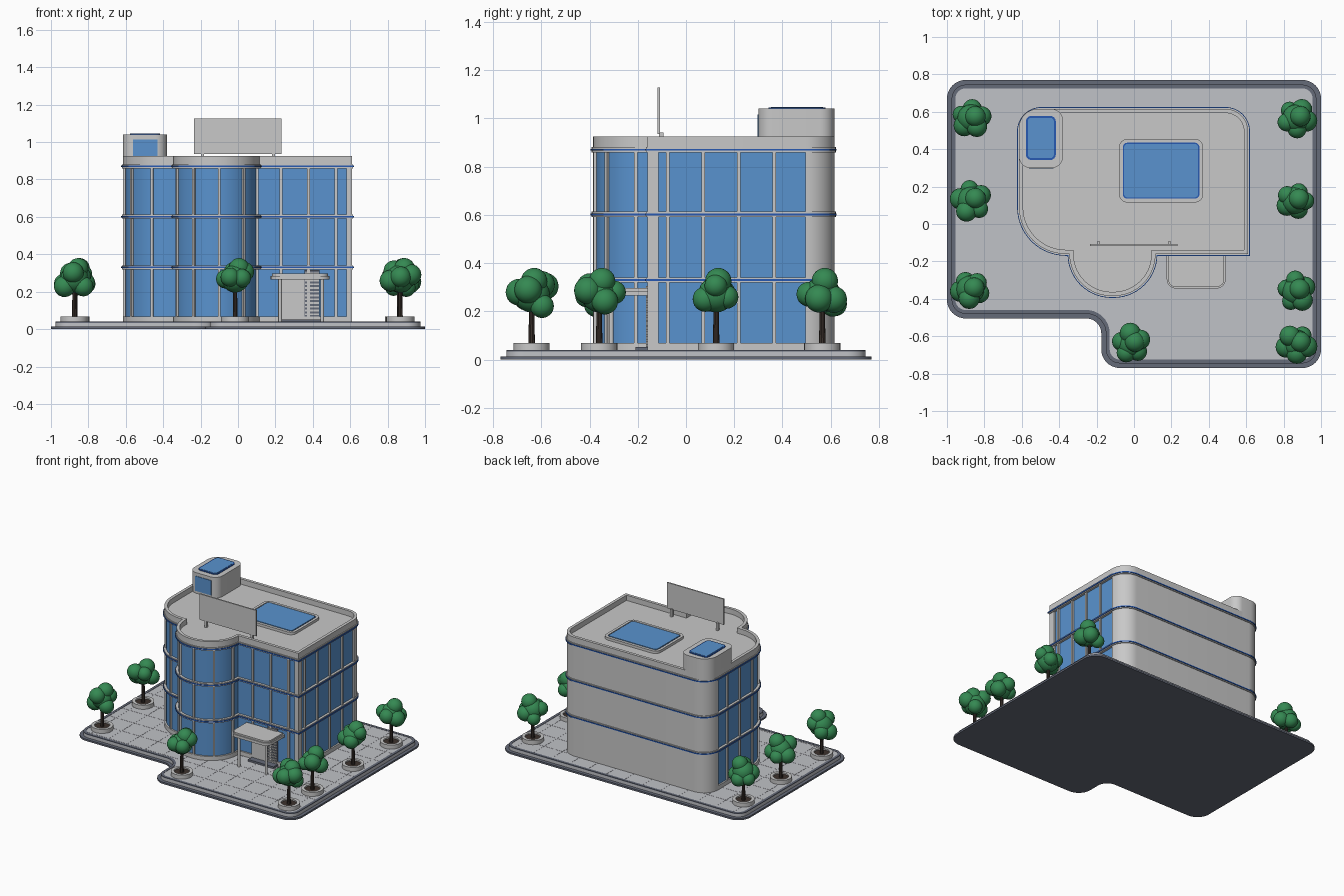
import bpy, bmesh, math, random
from mathutils import Vector, Matrix

cube = bpy.data.objects.get("Cube")
if cube:
    bpy.data.objects.remove(cube, do_unlink=True)
random.seed(4)
made = []


def material(name, r, g, b):
    m = bpy.data.materials.new(name)
    m.use_nodes = True
    m.diffuse_color = (r, g, b, 1)
    m.node_tree.nodes["Principled BSDF"].inputs["Base Color"].default_value = (r, g, b, 1)
    return m


WALL = material("wall grey", 0.58, 0.58, 0.58)
PAVING = material("paving grey", 0.53, 0.54, 0.57)
GLASS = material("glass blue", 0.10, 0.29, 0.62)
TRIM = material("trim blue", 0.02, 0.10, 0.45)
SLATE = material("slate kerb", 0.13, 0.145, 0.19)
LEAF = material("leaf green", 0.035, 0.25, 0.085)
BARK = material("bark brown", 0.045, 0.032, 0.026)


def finish(name, bm, mat):
    bmesh.ops.recalc_face_normals(bm, faces=bm.faces)
    mesh = bpy.data.meshes.new(name)
    bm.to_mesh(mesh)
    bm.free()
    mesh.materials.append(mat)
    ob = bpy.data.objects.new(name, mesh)
    bpy.context.collection.objects.link(ob)
    made.append(ob)
    return ob


def rounded(corners, steps=10):
    """Closed outline from (x, y, radius) corners."""
    out = []
    for i, (x, y, r) in enumerate(corners):
        p = Vector((x, y))
        if r == 0:
            out.append(p)
            continue
        a = (Vector(corners[i - 1][:2]) - p).normalized()
        b = (Vector(corners[(i + 1) % len(corners)][:2]) - p).normalized()
        ang = a.angle(b)
        c = p + (a + b).normalized() * r / math.sin(ang / 2)
        d = r / math.tan(ang / 2)
        v0, v1, s = p + a * d - c, p + b * d - c, math.pi - ang
        for k in range(steps + 1):
            t = k / steps
            out.append(c + (v0 * math.sin((1 - t) * s) + v1 * math.sin(t * s)) / math.sin(s))
    return out


def rect(x0, x1, y0, y1, r):
    return rounded([(x0, y0, r), (x1, y0, r), (x1, y1, r), (x0, y1, r)], 6)


def offset(pts, d):
    """Move a counter-clockwise outline outward by d."""
    out = []
    for i, p in enumerate(pts):
        e1 = (p - pts[i - 1]).normalized()
        e2 = (pts[(i + 1) % len(pts)] - p).normalized()
        n1, n2 = Vector((e1.y, -e1.x)), Vector((e2.y, -e2.x))
        out.append(p + (n1 + n2) * d / (1 + n1.dot(n2)))
    return out


def prism(name, pts, z0, z1, mat):
    bm = bmesh.new()
    face = bm.faces.new([bm.verts.new((p.x, p.y, z0)) for p in pts])
    top = bmesh.ops.extrude_face_region(bm, geom=[face])["geom"]
    verts = [v for v in top if isinstance(v, bmesh.types.BMVert)]
    bmesh.ops.translate(bm, verts=verts, vec=(0, 0, z1 - z0))
    return finish(name, bm, mat)


def ring(name, outer, inner, z0, z1, mat):
    bm = bmesh.new()
    loops = [[bm.verts.new((p.x, p.y, z)) for p in pts]
             for pts, z in ((outer, z0), (outer, z1), (inner, z1), (inner, z0))]
    n = len(outer)
    for a in range(4):
        la, lb = loops[a], loops[(a + 1) % 4]
        for i in range(n):
            j = (i + 1) % n
            bm.faces.new((la[i], la[j], lb[j], lb[i]))
    return finish(name, bm, mat)


def add_box(bm, x0, x1, y0, y1, z0, z1):
    m = Matrix.Translation(((x0 + x1) / 2, (y0 + y1) / 2, (z0 + z1) / 2))
    bmesh.ops.create_cube(bm, size=1, matrix=m @ Matrix.Diagonal((x1 - x0, y1 - y0, z1 - z0, 1)))


def boxes(name, mat, *dims):
    bm = bmesh.new()
    for d in dims:
        add_box(bm, *d)
    return finish(name, bm, mat)


def cylinder(name, x, y, r, z0, z1, mat, sides=24, r_top=None):
    bm = bmesh.new()
    bmesh.ops.create_cone(bm, cap_ends=True, segments=sides, radius1=r, radius2=r_top or r,
                          depth=z1 - z0, matrix=Matrix.Translation((x, y, (z0 + z1) / 2)))
    return finish(name, bm, mat)


# Ground plate, kerb and paving
plot = rounded([(-1, -0.505, 0.1), (-0.175, -0.505, 0.08), (-0.175, -0.77, 0.1),
                (1, -0.77, 0.1), (1, 0.77, 0.1), (-1, 0.77, 0.1)])
prism("ground_plate", plot, 0, 0.013, SLATE)
prism("plaza_slab", offset(plot, -0.025), 0.013, 0.034, PAVING)
ring("kerb", offset(plot, -0.025), offset(plot, -0.045), 0.034, 0.04, SLATE)
prism("paving", offset(plot, -0.045), 0.034, 0.038, PAVING)
joints = [(x - 0.002, x + 0.002, -0.45 if x < -0.14 else -0.72, 0.72, 0.037, 0.039)
          for x in (-0.9 + 0.15 * k for k in range(13))]
joints += [(-0.95 if y > -0.46 else -0.12, 0.95, y - 0.002, y + 0.002, 0.037, 0.039)
           for y in (-0.6 + 0.15 * k for k in range(9))]
boxes("paving_joints", PAVING, *joints)

# Building shell: glazed core, solid back, plinth and corner column
wall = rounded([(-0.615, -0.16, 0.25), (-0.345, -0.16, 0), (-0.345, -0.385, 0.224),
                (0.115, -0.385, 0.224), (0.115, -0.16, 0), (0.61, -0.16, 0),
                (0.61, 0.615, 0.12), (-0.615, 0.615, 0.12)], 14)
prism("glass_walls", offset(wall, -0.012), 0.06, 0.87, GLASS)
prism("back_wall", [p for p in wall if p.y > 0.49], 0.06, 0.87, WALL)
prism("plinth", wall, 0.036, 0.068, WALL)
boxes("corner_column", WALL, (0.58, 0.61, -0.16, -0.115, 0.06, 0.87))

# Floor bands with a blue stripe
for i, z in enumerate((0.33, 0.602, 0.87)):
    prism(f"floor_band_{i}", offset(wall, 0.006), z - 0.011, z + 0.011, WALL)
    prism(f"band_stripe_{i}", offset(wall, 0.01), z - 0.004, z + 0.004, TRIM)

# Mullions, spaced along each run of glass
path = [wall[-1]] + [p for p in wall if p.y < 0.49] + [Vector((0.61, 0.495))]
sharp = [i for i, p in enumerate(path) if any((p - Vector(c)).length < 1e-4 for c in
         ((-0.345, -0.16), (0.115, -0.16), (0.61, -0.16)))]
cuts = [0] + sharp + [len(path) - 1]
bm = bmesh.new()
for a, b, start in zip(cuts, cuts[1:], (0.11, 0.08, 0.115, 0.085)):
    travelled, target = 0, start
    for p, q in zip(path[a:b], path[a + 1:b + 1]):
        seg = (q - p).length
        while target <= travelled + seg:
            t = (q - p) / seg
            c = p + t * (target - travelled) + Vector((-t.y, t.x)) * 0.008
            m = Matrix.Translation((c.x, c.y, 0.465)) @ Matrix.Rotation(math.atan2(t.y, t.x), 4, "Z")
            bmesh.ops.create_cube(bm, size=1, matrix=m @ Matrix.Diagonal((0.014, 0.016, 0.8, 1)))
            target += 0.147
        travelled += seg
finish("mullions", bm, WALL)

# Roof and parapet
prism("roof", offset(wall, -0.01), 0.87, 0.886, WALL)
ring("parapet", wall, offset(wall, -0.022), 0.875, 0.925, WALL)

# Roof light
light = rect(-0.08, 0.37, 0.115, 0.455, 0.045)
ring("skylight_frame", light, offset(light, -0.02), 0.88, 0.905, WALL)
prism("skylight_trim", offset(light, -0.018), 0.88, 0.9, TRIM)
prism("skylight_glass", offset(light, -0.027), 0.88, 0.906, GLASS)

# Stair tower on the roof
tower = rounded([(-0.615, 0.3, 0.06), (-0.38, 0.3, 0.06), (-0.38, 0.615, 0.06),
                 (-0.615, 0.615, 0.1)])
prism("roof_tower", tower, 0.88, 1.04, WALL)
top = rect(-0.578, -0.418, 0.342, 0.578, 0.03)
prism("tower_skylight_trim", top, 1.036, 1.045, TRIM)
prism("tower_skylight", offset(top, -0.01), 1.038, 1.047, GLASS)
boxes("tower_window", GLASS, (-0.562, -0.43, 0.296, 0.304, 0.905, 1.015))

# Blank roof panel on two posts
boxes("roof_panel", WALL, (-0.235, 0.232, -0.118, -0.108, 0.935, 1.127))
boxes("panel_posts", WALL, *[(x - 0.008, x + 0.008, -0.112, -0.094, 0.88, 0.942)
                             for x in (-0.19, 0.19)])

# Entrance: canopy, columns, door wall, louvre and step
canopy = rounded([(0.175, -0.345, 0.05), (0.49, -0.345, 0.05), (0.49, -0.15, 0), (0.175, -0.15, 0)])
prism("canopy", canopy, 0.265, 0.285, WALL)
prism("canopy_top", offset(canopy, -0.008), 0.285, 0.297, WALL)
for i, x in enumerate((0.225, 0.45)):
    cylinder(f"canopy_column_{i}", x, -0.31, 0.01, 0.036, 0.27, WALL, 16)
boxes("door_wall", WALL, (0.235, 0.355, -0.166, -0.14, 0.05, 0.28))
boxes("louvre_back", SLATE, (0.355, 0.435, -0.158, -0.14, 0.05, 0.315))
boxes("louvre_slats", WALL, *[(0.357, 0.433, -0.166, -0.15, z, z + 0.009)
                              for z in (0.055 + 0.02 * k for k in range(13))])
boxes("entrance_step", SLATE, (0.23, 0.44, -0.21, -0.15, 0.036, 0.052))

# Trees in round planters: position and crown half-sizes
trees = [(-0.87, 0.565, 0.11, 0.1), (-0.87, 0.125, 0.112, 0.122), (-0.875, -0.35, 0.102, 0.092),
         (-0.015, -0.64, 0.102, 0.108), (0.868, 0.565, 0.107, 0.107), (0.862, 0.125, 0.104, 0.09),
         (0.866, -0.36, 0.1, 0.12), (0.868, -0.64, 0.11, 0.1)]
for i, (x, y, sx, sy) in enumerate(trees):
    pot = [Vector((x + 0.075 * math.cos(a), y + 0.075 * math.sin(a)))
           for a in (k * math.tau / 32 for k in range(32))]
    ring(f"planter_{i}", pot, offset(pot, -0.022), 0.036, 0.068, WALL)
    cylinder(f"soil_{i}", x, y, 0.056, 0.036, 0.058, BARK)
    cylinder(f"trunk_{i}", x, y, 0.014, 0.05, 0.24, BARK, 10, 0.01)
    bm = bmesh.new()
    turn = random.uniform(0, math.tau)
    blobs = [(0, 0, 0.27, 0.075), (0.2, 0.1, 0.325, 0.055)]
    for k in range(5):
        a = turn + k * math.tau / 5
        blobs.append((0.52 * math.cos(a), 0.52 * math.sin(a),
                      0.26 + random.uniform(-0.04, 0.055), random.uniform(0.046, 0.058)))
    for bx, by, bz, r in blobs:
        m = Matrix.Translation((x + bx * sx, y + by * sy, bz))
        bmesh.ops.create_icosphere(bm, subdivisions=3, radius=r, matrix=m)
    finish(f"tree_crown_{i}", bm, LEAF)

# Smooth curved surfaces, keep hard edges
bpy.ops.object.select_all(action="DESELECT")
for ob in made:
    ob.select_set(True)
bpy.context.view_layer.objects.active = made[0]
bpy.ops.object.shade_smooth_by_angle(angle=math.radians(35))
